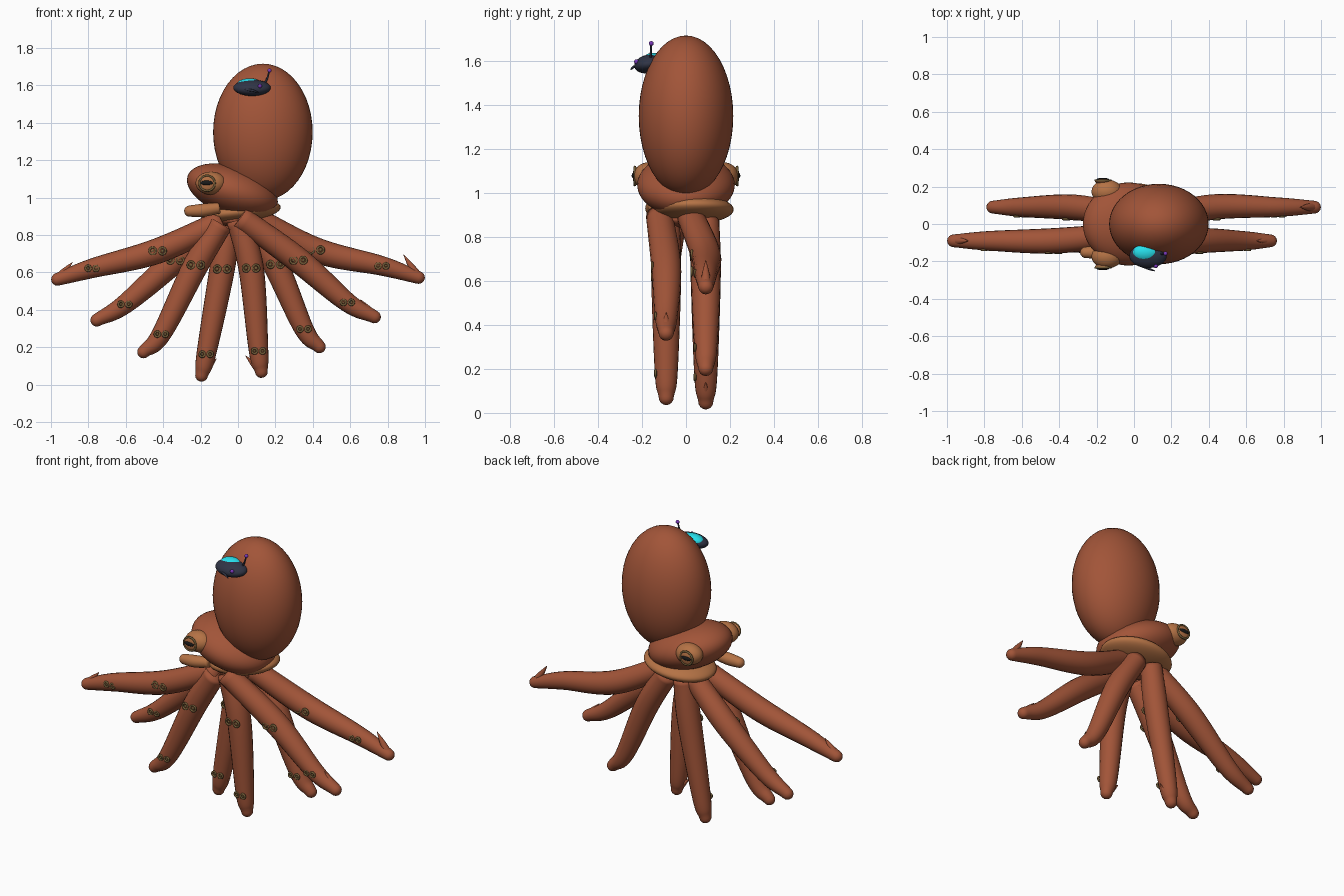
import bpy, bmesh
from math import radians, sin, cos, pi
from mathutils import Vector

if "Cube" in bpy.data.objects:
    bpy.data.objects.remove(bpy.data.objects["Cube"])


def material(name, rgb):
    m = bpy.data.materials.new(name)
    m.diffuse_color = (*rgb, 1)
    m.use_nodes = True
    m.node_tree.nodes["Principled BSDF"].inputs["Base Color"].default_value = m.diffuse_color
    return m


SKIN = material("skin", (0.36, 0.09, 0.04))
PALE = material("pale_skin", (0.46, 0.17, 0.06))
SUCKER = material("sucker", (0.17, 0.11, 0.04))
BLACK = material("pupil", (0.01, 0.01, 0.01))
HULL = material("hull", (0.03, 0.035, 0.06))
GLASS = material("glass", (0.02, 0.75, 0.85))
PURPLE = material("lamp", (0.2, 0.04, 0.5))


def finish(ob, name, mat):
    ob.name = name
    ob.data.materials.append(mat)
    for p in ob.data.polygons:
        p.use_smooth = True
    return ob


def ball(name, loc, radii, mat, rot=(0, 0, 0), seg=32):
    bpy.ops.mesh.primitive_uv_sphere_add(segments=seg, ring_count=seg // 2, location=loc,
                                         rotation=[radians(a) for a in rot])
    ob = bpy.context.object
    ob.scale = radii
    return finish(ob, name, mat)


def ring(name, loc, major, minor, mat):
    bpy.ops.mesh.primitive_torus_add(major_radius=major, minor_radius=minor, major_segments=20,
                                     minor_segments=8, location=loc, rotation=(pi / 2, 0, 0))
    return finish(bpy.context.object, name, mat)


def spline(keys, steps):
    """Catmull-Rom samples through (x, y, z, radius) keys."""
    k = [Vector(p) for p in keys]
    k = [2 * k[0] - k[1]] + k + [2 * k[-1] - k[-2]]
    out = []
    for i in range(1, len(k) - 2):
        a, b, c, d = k[i - 1:i + 3]
        for s in range(steps):
            t = s / steps
            out.append(0.5 * (2 * b + (c - a) * t + (2 * a - 5 * b + 4 * c - d) * t * t
                              + (3 * b - a - 3 * c + d) * t ** 3))
    return out + [k[-2]]


def tube(name, keys, mat, steps=8, sides=20, round_end=True):
    """Tapered tube along a path, closed with a dome at its far end."""
    pts = spline(keys, steps)
    if round_end:
        e, r = pts[-1], pts[-1][3]
        d = (e.xyz - pts[-2].xyz).normalized()
        for a in (20, 40, 60, 78):
            p = e.xyz + d * r * sin(radians(a))
            pts.append(Vector((*p, r * cos(radians(a)))))
    bm = bmesh.new()
    loops = []
    for i, p in enumerate(pts):
        tan = (pts[min(i + 1, len(pts) - 1)].xyz - pts[max(i - 1, 0)].xyz).normalized()
        u = tan.cross(Vector((0, 1, 0))).normalized()
        v = tan.cross(u)
        loops.append([bm.verts.new(p.xyz + p[3] * (u * cos(2 * pi * j / sides) + v * sin(2 * pi * j / sides)))
                      for j in range(sides)])
    for a, b in zip(loops, loops[1:]):
        for j in range(sides):
            n = (j + 1) % sides
            bm.faces.new((a[j], a[n], b[n], b[j]))
    bm.faces.new(loops[0])
    bm.faces.new(loops[-1])
    bmesh.ops.recalc_face_normals(bm, faces=bm.faces)
    me = bpy.data.meshes.new(name)
    bm.to_mesh(me)
    bm.free()
    ob = bpy.data.objects.new(name, me)
    bpy.context.collection.objects.link(ob)
    return finish(ob, name, mat)


# Body: mantle, tilted head, pale collar, siphon, arm hub
ball("mantle", (0.133, 0, 1.35), (0.266, 0.215, 0.366), SKIN, seg=48)
ball("head", (-0.03, 0, 1.037), (0.252, 0.222, 0.13), SKIN, (0, 18, 0), 48)
ball("collar", (0.015, 0.035, 0.925), (0.215, 0.182, 0.06), PALE, (0, -7, 0), 40)
ball("arm_hub", (0, 0, 0.88), (0.11, 0.11, 0.04), SKIN)
tube("siphon", [(-0.1, -0.14, 0.945, 0.03), (-0.19, -0.15, 0.932, 0.035), (-0.258, -0.152, 0.928, 0.03)], PALE)

# Eyes on both sides
for side, s in (("front", -1), ("back", 1)):
    ball(side + "_eye", (-0.145, 0.173 * s, 1.077), (0.082, 0.065, 0.062), PALE)
    ball(side + "_iris", (-0.165, 0.228 * s, 1.077), (0.045, 0.014, 0.042), PALE)
    ring(side + "_eye_rim", (-0.165, 0.233 * s, 1.077), 0.041, 0.006, SUCKER)
    ball(side + "_pupil", (-0.167, 0.238 * s, 1.079), (0.033, 0.009, 0.013), BLACK)

# Arms: (root), upper sucker x z, lower sucker x z, tip x z, curl end x z; alternating y sides
ARMS = [
    ((-0.09, -0.06, 0.87), (-0.43, 0.715), (-0.78, 0.622), (-0.965, 0.563), (-0.885, 0.655)),
    ((-0.10, 0.06, 0.87), (-0.335, 0.665), (-0.605, 0.43), (-0.755, 0.345), (-0.665, 0.435)),
    ((-0.09, -0.09, 0.86), (-0.225, 0.64), (-0.41, 0.27), (-0.505, 0.175), (-0.455, 0.275)),
    ((-0.05, 0.09, 0.87), (-0.085, 0.618), (-0.17, 0.163), (-0.195, 0.05), (-0.115, 0.14)),
    ((0.0, -0.09, 0.88), (0.07, 0.623), (0.11, 0.18), (0.125, 0.07), (0.04, 0.155)),
    ((0.06, 0.09, 0.87), (0.20, 0.643), (0.353, 0.297), (0.435, 0.202), (0.40, 0.285)),
    ((0.01, -0.12, 0.895), (0.323, 0.665), (0.585, 0.44), (0.73, 0.362), (0.655, 0.455)),
    ((0.08, 0.02, 0.895), (0.415, 0.72), (0.77, 0.635), (0.965, 0.573), (0.885, 0.695)),
]
for i, (root, up, low, tip, curl) in enumerate(ARMS):
    y = 0.09 if i % 2 else -0.09
    n = f"arm_{i + 1}"
    tube(n, [(*root, 0.062), (up[0], y, up[1], 0.068), (low[0], y, low[1], 0.052),
             (tip[0], y, tip[1], 0.034)], SKIN, steps=10)
    # Curled-back pointed tip
    mid = ((tip[0] + curl[0]) / 2, (tip[1] + curl[1]) / 2)
    tube(n + "_curl", [(tip[0], y, tip[1], 0.026), (mid[0], y, mid[1], 0.017), (curl[0], y, curl[1], 0.001)],
         SKIN, steps=5, sides=12, round_end=False)
    # Paired suckers on the front of the arm
    for j, (c, r, gap, depth) in enumerate(((up, 0.018, 0.026, 0.064), (low, 0.014, 0.021, 0.049))):
        for k in (-1, 1):
            loc = (c[0] + k * gap, y - depth, c[1])
            ring(f"{n}_sucker_{j}_{k}", loc, r, 0.006, SUCKER)
            ball(f"{n}_sucker_core_{j}_{k}", loc, (r * 0.5, 0.006, r * 0.5), SUCKER, seg=12)

# Little saucer stuck on the mantle
ball("saucer_hull", (0.075, -0.17, 1.587), (0.1, 0.066, 0.042), HULL, (12, 0, 0))
ball("saucer_dome", (0.062, -0.155, 1.602), (0.07, 0.048, 0.035), GLASS, (12, 0, 0))
tube("saucer_antenna", [(0.135, -0.16, 1.6, 0.005), (0.155, -0.16, 1.635, 0.005), (0.168, -0.158, 1.68, 0.004)],
     HULL, sides=8)
ball("antenna_lamp", (0.168, -0.158, 1.68), (0.011,) * 3, PURPLE, seg=16)
ball("hull_lamp", (0.117, -0.225, 1.597), (0.011,) * 3, PURPLE, seg=16)
tube("saucer_fin", [(0.04, -0.225, 1.578, 0.006), (0.08, -0.24, 1.572, 0.006), (0.108, -0.25, 1.562, 0.003)],
     HULL, sides=8)
